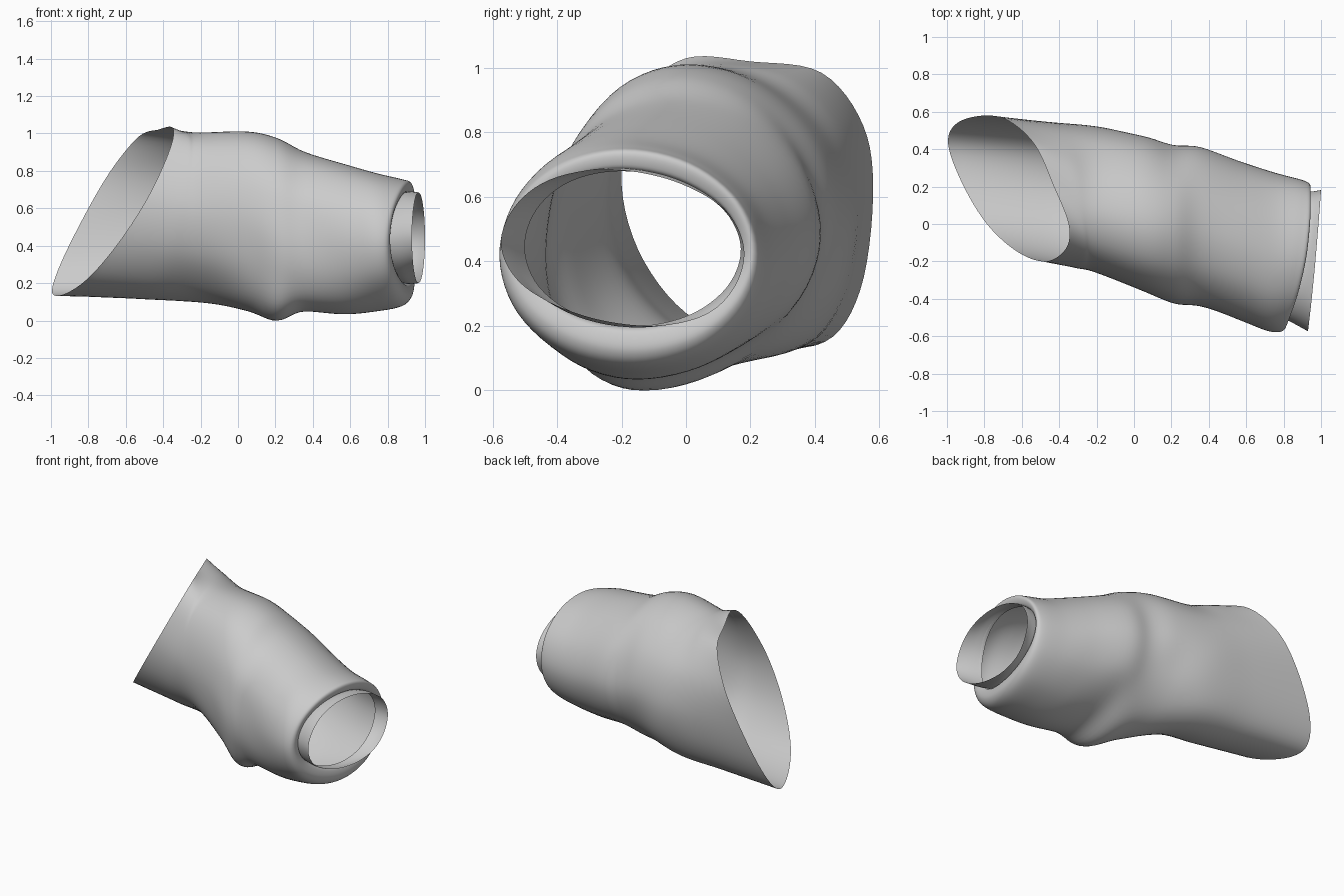
import bpy
from math import sin, cos, pi, exp
from mathutils import Vector

if "Cube" in bpy.data.objects:
    bpy.data.objects.remove(bpy.data.objects["Cube"])

N = 12          # control points round each ring
ROUND, ALONG = 6, 6   # spline steps between control points


def ring(x, tilt, bow, ymin, ymax, zmin, zmax, ytop, ybot):
    """Rounded cross-section with its own crown and underside positions."""
    yc, a = (ymin + ymax) / 2, (ymax - ymin) / 2
    zc, b = (zmin + zmax) / 2, (zmax - zmin) / 2
    pts = []
    for k in range(N):
        c, s = cos(2 * pi * k / N), sin(2 * pi * k / N)
        shift = (ytop if s > 0 else ybot) - yc
        pts.append(Vector((x + tilt * c + bow * s * s, yc + a * c + shift * s * s, zc + b * s)))
    return pts


def spline(p0, p1, p2, p3, t):
    return 0.5 * (2 * p1 + (p2 - p0) * t + (2 * p0 - 5 * p1 + 4 * p2 - p3) * t * t
                  + (3 * p1 - p0 - 3 * p2 + p3) * t ** 3)


def smooth_ring(r):
    return [spline(r[k - 1], r[k], r[(k + 1) % N], r[(k + 2) % N], j / ROUND)
            for k in range(N) for j in range(ROUND)]


def fold(p):
    """Soft diagonal creases on the flanks and underside."""
    d = Vector((0, p.y - 0.05 + 0.22 * p.x, p.z - 0.5))
    low = max(0.0, min(1.0, (0.65 - p.z) / 0.4))
    amount = 0.006 * low * sin(14 * (p.x + 0.7 * p.z)) * exp(-((p.x - 0.2) / 0.35) ** 2)
    q = p + d.normalized() * amount
    q.z = max(q.z, 0.0)
    return q


def loft(name, rings):
    rings = [smooth_ring(r) for r in rings]
    m, rows = len(rings[0]), []
    for i in range(len(rings) - 1):
        a, b = rings[max(i - 1, 0)], rings[i]
        c, d = rings[i + 1], rings[min(i + 2, len(rings) - 1)]
        for j in range(ALONG):
            rows.append([spline(a[k], b[k], c[k], d[k], j / ALONG) for k in range(m)])
    rows.append(rings[-1])
    verts = [fold(p) for r in rows for p in r]
    faces = [(i * m + k, i * m + (k + 1) % m, (i + 1) * m + (k + 1) % m, (i + 1) * m + k)
             for i in range(len(rows) - 1) for k in range(m)]
    mesh = bpy.data.meshes.new(name)
    mesh.from_pydata(verts, [], faces)
    mesh.shade_smooth()
    mesh.update()
    ob = bpy.data.objects.new(name, mesh)
    bpy.context.collection.objects.link(ob)
    return ob


# Slanted wide opening: y, z outline laid on one cutting plane
outline = [(.58, .60), (.55, .82), (.42, .985), (.20, 1.02), (.0, 1.03), (-.13, .92),
           (-.20, .68), (-.15, .44), (.0, .24), (.22, .145), (.43, .15), (.54, .31)]
opening = [Vector(((-.385 - .1532 * y + .2316 * z) / .4187, y, z)) for y, z in outline]
shoulder = ring(-.2, 0, 0, -.26, .52, .095, 1.005, .06, .2)
between = [a.lerp(b, .55) for a, b in zip(opening, shoulder)]

# Sleeve body, ending in a rolled rim
body = [opening, between, shoulder,
        ring(.05, 0, 0, -.36, .47, .055, 1.01, .0, .0),
        ring(.21, 0, 0, -.42, .42, .0, .975, -.02, -.13),
        ring(.36, 0, 0, -.44, .41, .045, .90, -.04, -.14),
        ring(.58, 0, .01, -.52, .33, .035, .83, -.12, -.15),
        ring(.73, .02, .02, -.57, .275, .05, .785, -.18, -.15),
        ring(.84, .06, .03, -.577, .235, .075, .757, -.19, -.16),
        ring(.876, .066, .04, -.555, .21, .12, .74, -.19, -.16),
        ring(.87, .06, .04, -.515, .18, .18, .695, -.2, -.16),
        ring(.85, .06, .03, -.50, .17, .20, .68, -.2, -.16)]
loft("sleeve_body", body)

# Inner cuff emerging from the rim
loft("cuff", [ring(.85, .06, .03, -.50, .17, .20, .68, -.2, -.16),
              ring(.91, .05, .01, -.535, .175, .195, .69, -.22, -.15),
              ring(.965, .035, 0, -.573, .18, .20, .685, -.25, -.11)])
